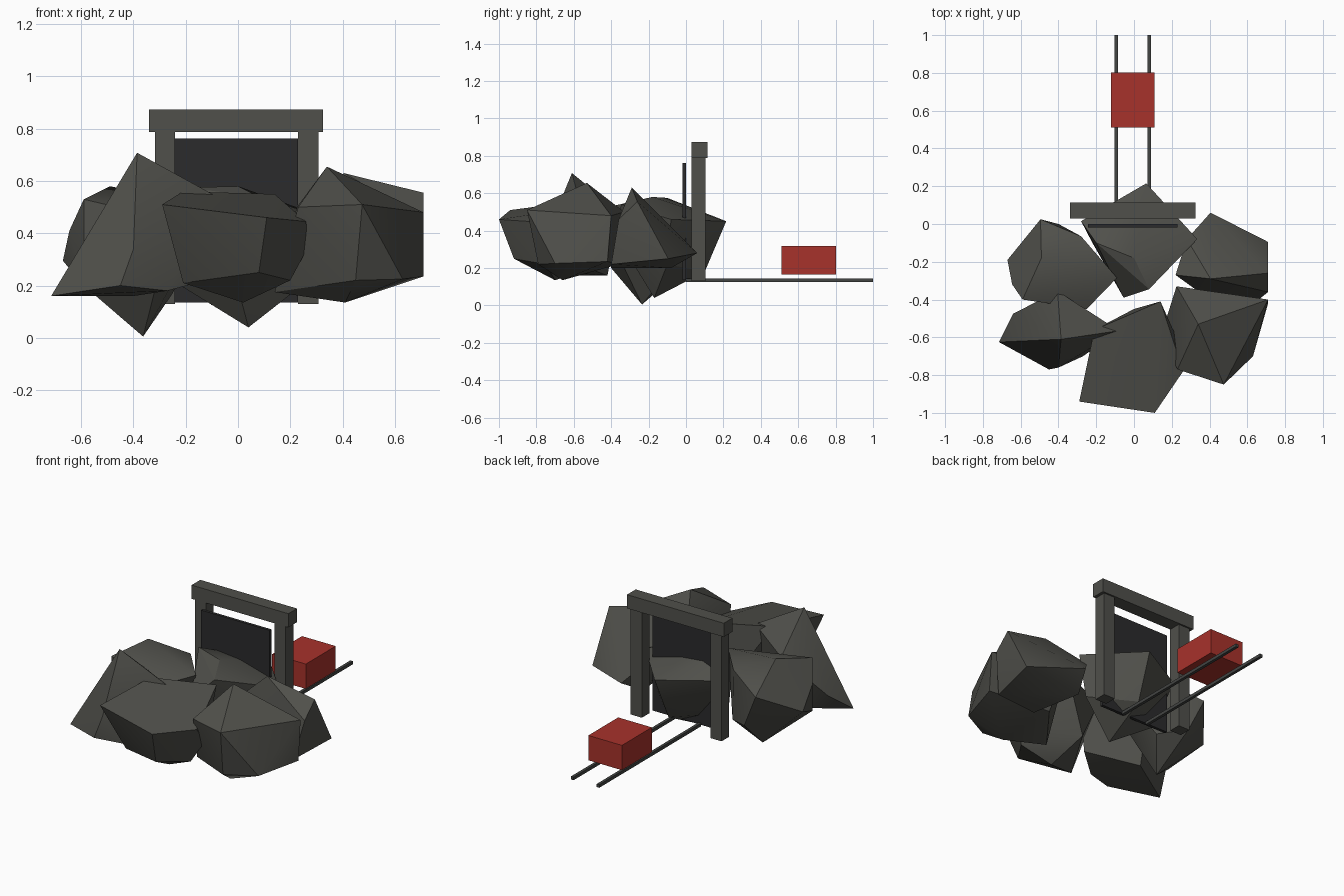
import bpy
import bmesh
import math

if "Cube" in bpy.data.objects:
    bpy.data.objects.remove(bpy.data.objects["Cube"])


def material(name, rgb):
    m = bpy.data.materials.new(name)
    m.diffuse_color = (*rgb, 1)
    m.use_nodes = True
    m.node_tree.nodes["Principled BSDF"].inputs["Base Color"].default_value = m.diffuse_color
    return m


STONE = material("dark_stone", (0.08, 0.08, 0.07))
TIMBER = material("grey_timber", (0.08, 0.08, 0.07))
SHADOW = material("black_opening", (0.024, 0.024, 0.025))
IRON = material("rail_iron", (0.055, 0.058, 0.055))
RED = material("cart_red", (0.39, 0.032, 0.024))


def finish(bm, name, mat):
    mesh = bpy.data.meshes.new(name)
    bm.to_mesh(mesh)
    bm.free()
    mesh.materials.append(mat)
    ob = bpy.data.objects.new(name, mesh)
    bpy.context.collection.objects.link(ob)
    return ob


def box(name, x, y, z, mat):
    """Box from its (min, max) range on each axis."""
    bm = bmesh.new()
    bmesh.ops.create_cube(bm, size=1)
    for v in bm.verts:
        v.co = [r[0] if c < 0 else r[1] for c, r in zip(v.co, (x, y, z))]
    return finish(bm, name, mat)


def rock(name, *corners):
    """Faceted boulder: the convex hull of a few corners."""
    bm = bmesh.new()
    for c in corners:
        bm.verts.new(c)
    bmesh.ops.convex_hull(bm, input=bm.verts[:])
    loose = [v for v in bm.verts if not v.link_faces]
    bmesh.ops.delete(bm, geom=loose, context='VERTS')
    bmesh.ops.recalc_face_normals(bm, faces=bm.faces[:])
    ob = finish(bm, name, STONE)
    bpy.context.view_layer.objects.active = ob
    ob.select_set(True)
    bpy.ops.object.shade_smooth_by_angle(angle=math.radians(30))
    ob.select_set(False)


# Ring of six boulders
rock("rock_front_middle",
     (-.29, -.94, .51), (.11, -1, .46), (.26, -.78, .445), (.27, -.7, .35),
     (.14, -.41, .55), (-.21, -.56, .56), (-.21, -.8, .21), (.02, -.7, .135),
     (.08, -.92, .25), (.2, -.75, .22), (0, -.45, .22))
rock("rock_front_right",
     (.34, -.53, .655), (.225, -.33, .5), (.71, -.4, .48), (.71, -.42, .235),
     (.63, -.7, .225), (.475, -.85, .51), (.45, -.79, .22), (.41, -.66, .135),
     (.14, -.6, .175), (.23, -.77, .5), (.32, -.36, .22))
rock("rock_front_left",
     (-.386, -.61, .708), (-.715, -.625, .16), (-.45, -.77, .2),
     (-.4, -.76, .34), (-.27, -.7, .18), (-.08, -.565, .54),
     (-.405, -.355, .5), (-.64, -.475, .28), (-.12, -.58, .22),
     (-.4, -.42, .16))
rock("rock_back_left",
     (-.495, .025, .42), (-.28, -.065, .5), (-.09, -.285, .5),
     (-.25, -.45, .45), (-.59, -.4, .53), (-.67, -.19, .295),
     (-.645, -.32, .41), (-.363, -.235, .005), (-.25, -.1, .17),
     (-.59, -.4, .2), (-.49, -.18, .58), (-.4, 0, .21))
rock("rock_back_middle",
     (.065, .215, .45), (.335, -.08, .46), (.08, -.345, .54),
     (-.055, -.39, .4), (-.28, .015, .46), (-.2, -.1, .575), (0, -.18, .58),
     (.04, -.17, .04), (-.22, -.1, .2), (.27, -.1, .22), (.05, .1, .18))
rock("rock_back_right",
     (.405, -.29, .63), (.71, -.26, .555), (.71, -.36, .46),
     (.71, -.095, .25), (.405, .06, .28), (.22, -.27, .46), (.28, -.08, .42),
     (.4, -.4, .2), (.66, -.4, .22), (.34, -.08, .2))

# Mine entrance frame
for side, x0 in (("left", -.318), ("right", .23)):
    box("post_" + side, (x0, x0 + .077), (.03, .105), (.13, .80), TIMBER)
box("lintel", (-.34, .325), (.03, .115), (.788, .873), TIMBER)
box("dark_doorway", (-.243, .23), (-.018, 0), (.135, .762), SHADOW)

# Rails and cart
for side, x in (("left", -.095), ("right", .081)):
    box("rail_" + side, (x - .009, x + .009), (0, 1), (.126, .145), IRON)
box("cart", (-.122, .109), (.51, .803), (.165, .319), RED)
